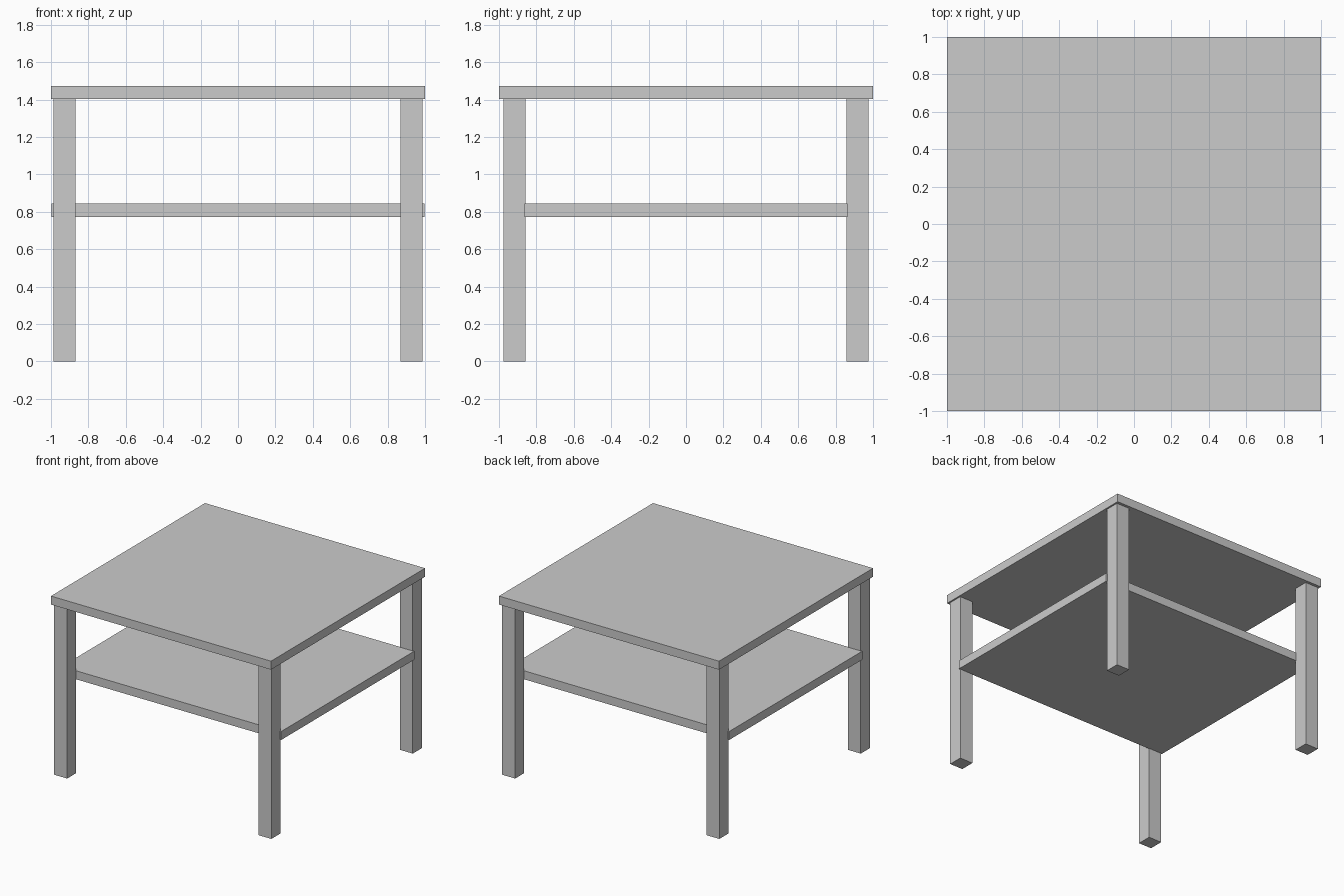
import bpy

if "Cube" in bpy.data.objects:
    bpy.data.objects.remove(bpy.data.objects["Cube"])


def box(name, x, y, z):
    """Add a box spanning the given (min, max) ranges."""
    spans = (x, y, z)
    bpy.ops.mesh.primitive_cube_add(size=1, location=[(a + b) / 2 for a, b in spans])
    obj = bpy.context.object
    obj.name = name
    obj.scale = [b - a for a, b in spans]
    bpy.ops.object.transform_apply(location=False, rotation=False, scale=True)
    return obj


# Table top and lower shelf
box("table_top", (-1, 1), (-1, 1), (1.403, 1.473))
box("shelf", (-0.998, 0.998), (-0.864, 0.864), (0.773, 0.843))

# Four square legs
LEG, LEG_X, LEG_Y = 0.118, 0.928, 0.918
for side, sx in (("left", -1), ("right", 1)):
    for end, sy in (("front", -1), ("back", 1)):
        cx, cy = sx * LEG_X, sy * LEG_Y
        box(f"{end}_{side}_leg",
            (cx - LEG / 2, cx + LEG / 2),
            (cy - LEG / 2, cy + LEG / 2),
            (0, 1.403))
